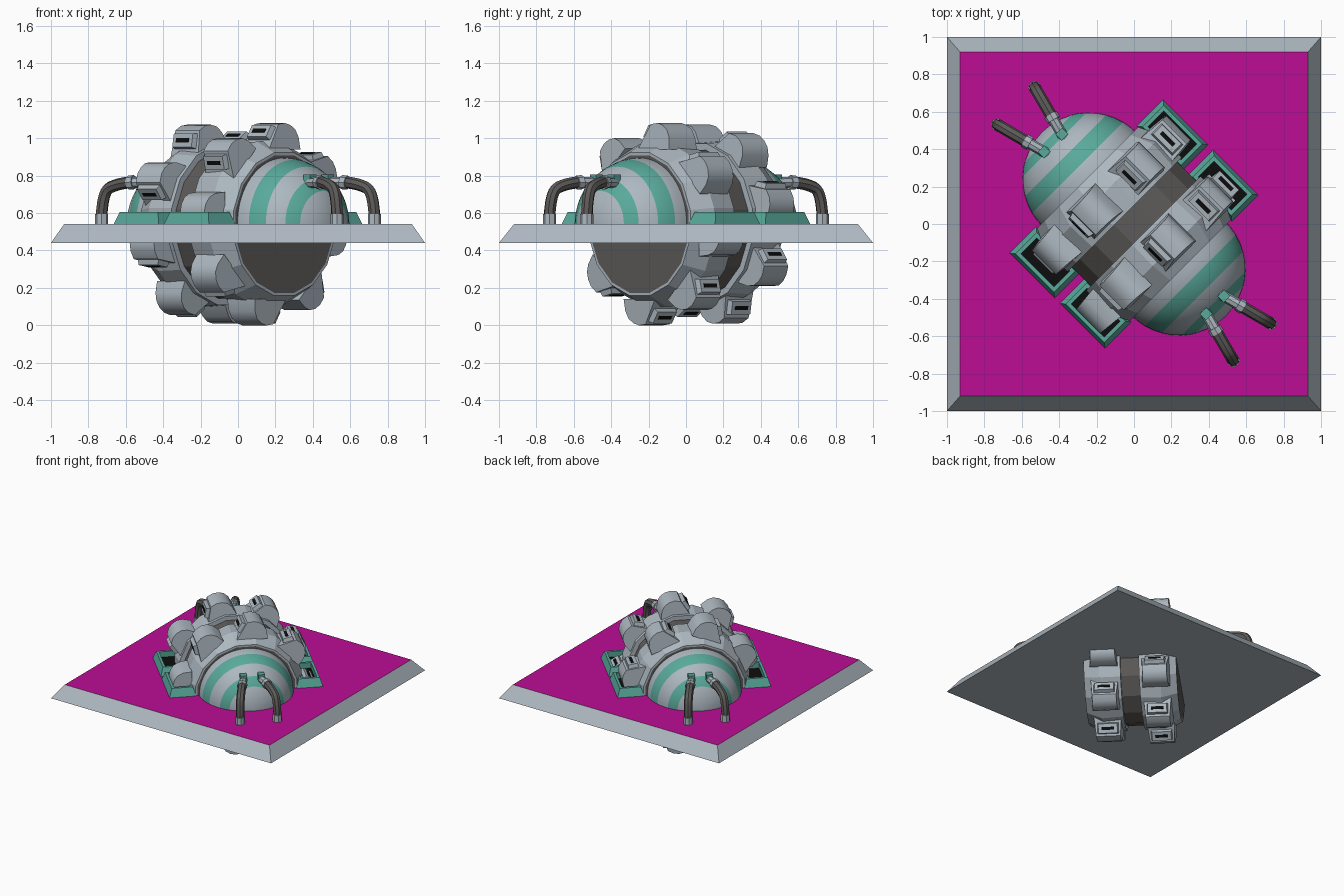
import bpy, bmesh
from math import cos, sin, pi, radians
from mathutils import Matrix, Vector

if "Cube" in bpy.data.objects:
    bpy.data.objects.remove(bpy.data.objects["Cube"])


def material(name, rgb):
    m = bpy.data.materials.new(name)
    m.use_nodes = True
    m.diffuse_color = (*rgb, 1)
    m.node_tree.nodes["Principled BSDF"].inputs["Base Color"].default_value = (*rgb, 1)
    return m


GREY = material("pale grey", (0.42, 0.48, 0.53))
TEAL = material("teal", (0.10, 0.40, 0.33))
MAGENTA = material("magenta", (0.50, 0.004, 0.30))
BROWN = material("dark brown grey", (0.11, 0.105, 0.10))
BLACK = material("black", (0.004, 0.004, 0.004))

# Drum frame: local x is the drum axis, turned 45 degrees on the plate
CENTRE_Z = 0.54
DRUM = Matrix.Translation((0, 0, CENTRE_Z)) @ Matrix.Rotation(-pi / 4, 4, "Z")


def finish(name, bm, mats, matrix=DRUM, smooth=None, normals=True):
    if normals:
        bmesh.ops.recalc_face_normals(bm, faces=bm.faces[:])
    bm.transform(matrix)
    me = bpy.data.meshes.new(name)
    bm.to_mesh(me)
    bm.free()
    for m in mats:
        me.materials.append(m)
    ob = bpy.data.objects.new(name, me)
    bpy.context.collection.objects.link(ob)
    if smooth:
        select(ob)
        bpy.ops.object.shade_smooth_by_angle(angle=radians(smooth))
    return ob


def select(ob):
    bpy.ops.object.select_all(action="DESELECT")
    ob.select_set(True)
    bpy.context.view_layer.objects.active = ob


def frustum(bm, base, top, z0, z1, matrix=Matrix(), index=0):
    """Block with a rectangular base and top, each given as (x0, x1, y0, y1)."""
    rings = []
    for (x0, x1, y0, y1), z in ((base, z0), (top, z1)):
        corners = ((x0, y0), (x1, y0), (x1, y1), (x0, y1))
        rings.append([bm.verts.new(matrix @ Vector((x, y, z))) for x, y in corners])
    lo, hi = rings
    faces = [bm.faces.new(lo[::-1]), bm.faces.new(hi)]
    for i in range(4):
        j = (i + 1) % 4
        faces.append(bm.faces.new((lo[i], lo[j], hi[j], hi[i])))
    for f in faces:
        f.material_index = index
    return faces


def rect(w, h):
    return (-w, w, -h, h)


def lathe(bm, profile, sides, start=0.0, sweep=2 * pi, bands=()):
    """Turn (x, radius) points round the x axis; bands lists strips in colour 1."""
    full = sweep > 6
    count = sides if full else sides + 1
    angles = [start + sweep * i / sides for i in range(count)]
    rows = [[bm.verts.new((x, r * cos(a), r * sin(a))) for a in angles] for x, r in profile]
    for k in range(len(rows) - 1):
        for i in range(sides):
            j = (i + 1) % count
            f = bm.faces.new((rows[k][i], rows[k][j], rows[k + 1][j], rows[k + 1][i]))
            f.material_index = int(k in bands)
    return rows


# Square plate with sloping rim and coloured top
bm = bmesh.new()
plate_faces = frustum(bm, rect(1, 1), rect(0.93, 0.92), 0.44, CENTRE_Z)
plate_faces[1].material_index = 1
finish("base_plate", bm, [GREY, MAGENTA], Matrix())

# Two-ring drum with a recessed middle band and dark end discs
half = [(0.07, 0.405), (0.07, 0.44), (0.23, 0.45), (0.35, 0.39), (0.35, 0.375)]
profile = [(-x, r) for x, r in reversed(half)] + half
bm = bmesh.new()
rows = lathe(bm, profile, 16, start=pi / 16, bands=(4,))
for row in (rows[0], rows[-1]):
    bm.faces.new(row).material_index = 1
finish("drum", bm, [GREY, BROWN])

# Half domes striped by latitude
LATITUDES = (1, 10, 20, 30, 36, 43, 51, 60, 68, 76, 83, 90)
for side, label in ((1, "front"), (-1, "back")):
    arc = [(side * (0.34 + 0.355 * cos(radians(p))), 0.355 * sin(radians(p))) for p in LATITUDES]
    bm = bmesh.new()
    rows = lathe(bm, arc, 32, sweep=pi, bands=(3, 4, 7, 8))
    bm.faces.new(rows[0])
    finish(label + "_dome", bm, [GREY, TEAL], smooth=40)

# Teeth: round on one side, sloped with a slotted plate on the other
TOOTH = [(-0.065, 0.40), (0.02, 0.535), (0.07, 0.541), (0.11, 0.53), (0.145, 0.505),
         (0.165, 0.465), (0.172, 0.40)]


def tooth(name, axial, angle):
    bm = bmesh.new()
    ends = []
    for s in (-1, 1):
        ends.append([bm.verts.new((s * (0.105 - 0.1 * (r - 0.40)), y, r)) for y, r in TOOTH])
    bm.faces.new(ends[0])
    bm.faces.new(ends[1][::-1])
    n = len(TOOTH)
    for i in range(n):
        j = (i + 1) % n
        bm.faces.new((ends[0][i], ends[0][j], ends[1][j], ends[1][i]))
    # Slotted plate lying on the slope
    run, rise = Vector((0, 0.085, 0.135)).normalized().yz
    slope = Matrix(((1, 0, 0, 0), (0, run, -rise, -0.012), (0, rise, run, 0.485), (0, 0, 0, 1)))
    frustum(bm, rect(0.085, 0.045), rect(0.072, 0.036), -0.02, 0.028, slope)
    frustum(bm, rect(0.048, 0.011), rect(0.048, 0.011), 0.025, 0.031, slope, 1)
    turn = Matrix.Translation((axial, 0, 0)) @ Matrix.Rotation(angle - pi / 2, 4, "X")
    finish(name, bm, [GREY, BLACK], DRUM @ turn, smooth=35)


for i in range(8):
    tooth("front_ring_tooth_%d" % (i + 1), 0.195, i * pi / 4)
    tooth("back_ring_tooth_%d" % (i + 1), -0.195, (i + 0.5) * pi / 4)

# Sloping frames beside the drum with black wells
for side in (-1, 1):
    for end in (-1, 1):
        outer = rect(0.17, 0.10)
        top = rect(0.145, 0.08)
        well = rect(0.125, 0.06)
        bm = bmesh.new()
        lip = frustum(bm, outer, top, 0, 0.065)[1]
        bmesh.ops.delete(bm, geom=[lip], context="FACES_ONLY")
        pit = frustum(bm, well, well, 0.02, 0.065)
        pit[0].material_index = 1
        bmesh.ops.delete(bm, geom=[pit[1]], context="FACES_ONLY")
        bm.verts.ensure_lookup_table()
        for i in range(4):
            j = (i + 1) % 4
            bm.faces.new([bm.verts[k] for k in (4 + i, 4 + j, 12 + j, 12 + i)])
        place = Matrix.Translation((end * 0.19, side * 0.48, 0))
        finish("well_frame", bm, [TEAL, BLACK], DRUM @ place)


# Hoses from the domes down to the plate
def tube(name, points, radius, mat):
    cu = bpy.data.curves.new(name, "CURVE")
    cu.dimensions = "3D"
    cu.bevel_depth = radius
    cu.bevel_resolution = 2
    cu.use_fill_caps = True
    cu.resolution_u = 4
    sp = cu.splines.new("NURBS")
    sp.points.add(len(points) - 1)
    for p, co in zip(sp.points, points):
        p.co = (*(DRUM @ Vector(co)), 1)
    sp.use_endpoint_u = True
    sp.order_u = min(3, len(points))
    cu.materials.append(mat)
    ob = bpy.data.objects.new(name, cu)
    bpy.context.collection.objects.link(ob)
    select(ob)
    bpy.ops.object.convert(target="MESH")
    bpy.ops.object.shade_smooth_by_angle(angle=radians(40))


for end in (-1, 1):
    for side in (-1, 1):
        def at(f, z):
            return Vector((end * (0.612 + 0.279 * f), side * (0.067 + 0.074 * f), z))

        tube("hose_inlet", [at(-0.1, 0.22), at(0.36, 0.225)], 0.029, GREY)
        tube("hose_joint", [at(0.3, 0.225), at(0.42, 0.222)], 0.038, GREY)
        tube("hose", [at(0.36, 0.225), at(0.7, 0.215), at(0.98, 0.17), at(1, 0.03)], 0.032, BROWN)
        tube("hose_foot", [at(1, -0.01), at(1, 0.055)], 0.036, GREY)
        bm = bmesh.new()
        frustum(bm, rect(0.024, 0.024), rect(0.024, 0.024), 0.215, 0.265,
                Matrix.Translation(at(0, 0)))
        finish("hose_clamp", bm, [TEAL])
